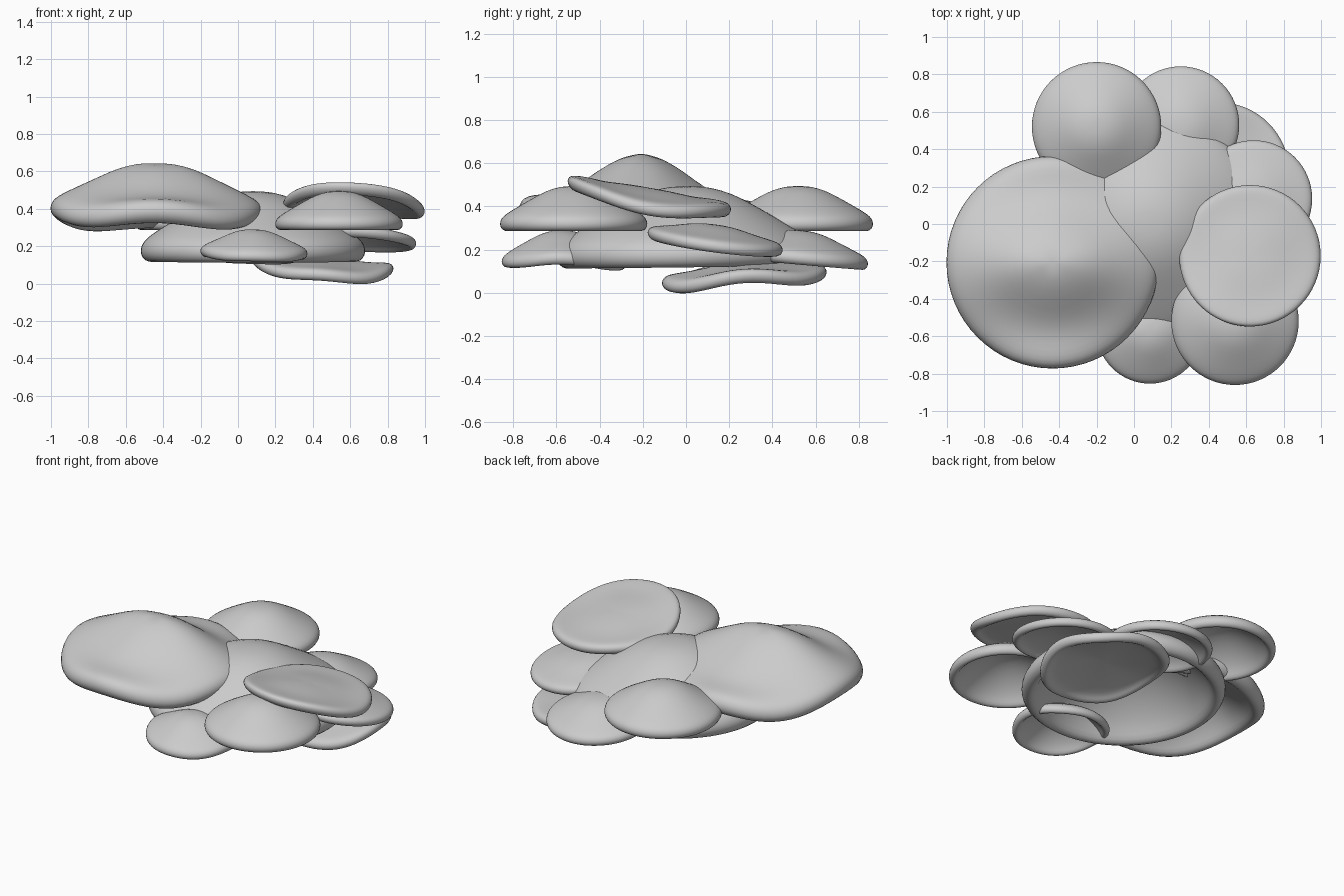
import bpy, bmesh, math

if "Cube" in bpy.data.objects:
    bpy.data.objects.remove(bpy.data.objects["Cube"])

SEG = 32


def cap(name, x, y, r, peak, east, north, west, south, dip=0.0, fold=0.0):
    """Hollow domed cap; rim heights at four compass points, dip lowers the
    diagonals of the rim, fold pinches the dome on its front and back slopes."""
    mean = (east + north + west + south) / 4
    a, b = (east - west) / 2, (north - south) / 2
    c = (east + west - north - south) / 4
    h = peak - mean
    # half section: dome, rolled rim, hollow underside (radius, dome share, thickness share)
    section = [(0.18, 0.98, 0), (0.36, 0.88, 0), (0.54, 0.69, 0), (0.7, 0.49, 0.01),
               (0.84, 0.29, 0.03), (0.94, 0.13, 0.045), (1.0, 0.05, 0.03),
               (1.022, 0, -0.02), (1.0, 0, -0.085), (0.94, 0, -0.125),
               (0.88, 0.02, -0.105), (0.83, 0.14, -0.08), (0.7, 0.42, -0.09),
               (0.5, 0.72, -0.1), (0.25, 0.94, -0.1)]

    def point(p, dome, thick, t):
        tilt = p * (a * math.cos(t) + b * math.sin(t))
        wave = p * p * (c * math.cos(2 * t) - dip * (1 - math.cos(4 * t)) / 2)
        pinch = fold * math.sin(t) ** 2 * 6.75 * p * p * max(0, 1 - p * p) ** 2
        return (r * p * math.cos(t), r * p * math.sin(t),
                mean + h * dome + r * thick + tilt + wave - pinch)

    bm = bmesh.new()
    rings = [[bm.verts.new(point(*s, 2 * math.pi * i / SEG)) for i in range(SEG)]
             for s in section]
    top = bm.verts.new((0, 0, peak))
    under = bm.verts.new((0, 0, peak - 0.1 * r))
    for i in range(SEG):
        j = (i + 1) % SEG
        bm.faces.new((top, rings[0][i], rings[0][j]))
        bm.faces.new((under, rings[-1][j], rings[-1][i]))
        for u, v in zip(rings, rings[1:]):
            bm.faces.new((u[i], v[i], v[j], u[j]))
    bmesh.ops.recalc_face_normals(bm, faces=bm.faces)
    for f in bm.faces:
        f.smooth = True
    me = bpy.data.meshes.new(name)
    bm.to_mesh(me)
    bm.free()
    ob = bpy.data.objects.new(name, me)
    ob.location = (x, y, 0)
    bpy.context.collection.objects.link(ob)
    mod = ob.modifiers.new("smooth", 'SUBSURF')
    mod.levels = mod.render_levels = 1


# large caps
cap("large_left_cap", -0.435, -0.205, 0.563, 0.645, 0.395, 0.37, 0.415, 0.4, 0.05, 0.08)
cap("centre_cap", 0.08, 0.0, 0.595, 0.495, 0.185, 0.195, 0.185, 0.18)
# back caps
cap("back_left_cap", -0.2, 0.52, 0.343, 0.495, 0.325, 0.325, 0.325, 0.325)
cap("back_cap", 0.25, 0.53, 0.31, 0.29, 0.165, 0.14, 0.17, 0.195)
cap("lowest_cap", 0.45, 0.27, 0.378, 0.14, 0.09, 0.105, 0.145, 0.055, 0.025)
# right side caps
cap("right_cap", 0.64, 0.135, 0.31, 0.315, 0.22, 0.205, 0.26, 0.285)
cap("right_upper_cap", 0.62, -0.17, 0.375, 0.485, 0.395, 0.395, 0.435, 0.525, -0.01)
# front caps
cap("front_right_cap", 0.54, -0.52, 0.338, 0.495, 0.325, 0.325, 0.325, 0.325)
cap("front_cap", 0.085, -0.567, 0.284, 0.29, 0.165, 0.135, 0.18, 0.15, 0.01)
